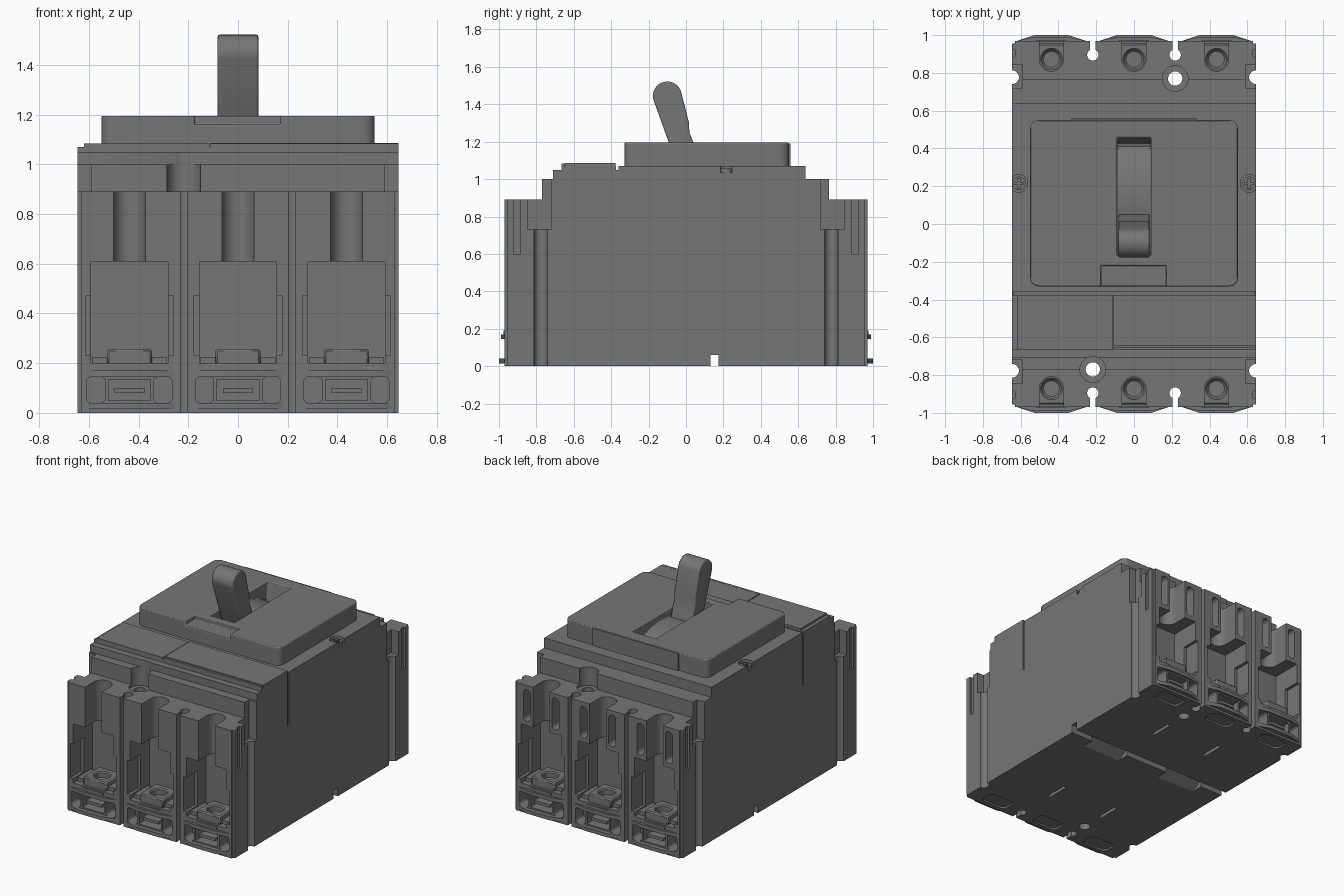
import bpy, bmesh, math
from mathutils import Vector

cube = bpy.data.objects.get("Cube")
if cube:
    bpy.data.objects.remove(cube, do_unlink=True)

grey = bpy.data.materials.new("dark grey plastic")
grey.use_nodes = True
grey.diffuse_color = (0.18, 0.18, 0.18, 1)
grey.node_tree.nodes["Principled BSDF"].inputs["Base Color"].default_value = (0.18, 0.18, 0.18, 1)
parts = []


def prism(name, pts, axis, lo, hi):
    """Extrude a 2D outline along an axis: x uses (y,z), y uses (x,z), z uses (x,y)."""
    def place(p, t):
        return {"x": (t, *p), "y": (p[0], t, p[1]), "z": (*p, t)}[axis]
    bm = bmesh.new()
    a = [bm.verts.new(place(p, lo)) for p in pts]
    b = [bm.verts.new(place(p, hi)) for p in pts]
    n = len(pts)
    bm.faces.new(a)
    bm.faces.new(b)
    for i in range(n):
        j = (i + 1) % n
        bm.faces.new((a[i], a[j], b[j], b[i]))
    bmesh.ops.recalc_face_normals(bm, faces=bm.faces)
    me = bpy.data.meshes.new(name)
    bm.to_mesh(me)
    bm.free()
    me.materials.append(grey)
    ob = bpy.data.objects.new(name, me)
    bpy.context.collection.objects.link(ob)
    parts.append(ob)
    return ob


def rect(x0, x1, y0, y1):
    return [(x0, y0), (x1, y0), (x1, y1), (x0, y1)]


def arc(cx, cy, r, a0, a1, n):
    return [(cx + r * math.cos(math.radians(a0 + (a1 - a0) * i / n)),
             cy + r * math.sin(math.radians(a0 + (a1 - a0) * i / n))) for i in range(n + 1)]


def circle(cx, cy, r, n=32):
    return arc(cx, cy, r, 0, 360, n)[:-1]


def rounded(x0, x1, y0, y1, r, n=5):
    return (arc(x1 - r, y1 - r, r, 0, 90, n) + arc(x0 + r, y1 - r, r, 90, 180, n)
            + arc(x0 + r, y0 + r, r, 180, 270, n) + arc(x1 - r, y0 + r, r, 270, 360, n))


def box(name, x0, x1, y0, y1, z0, z1):
    return prism(name, rect(x0, x1, *sorted((y0, y1))), "z", z0, z1)


def cut(target, cutter):
    """Subtract the cutter for good and remove it."""
    mod = target.modifiers.new("cut", "BOOLEAN")
    mod.operation, mod.solver, mod.object = "DIFFERENCE", "EXACT", cutter
    dg = bpy.context.evaluated_depsgraph_get()
    me = bpy.data.meshes.new_from_object(target.evaluated_get(dg))
    target.modifiers.clear()
    target.data = me
    parts.remove(cutter)
    bpy.data.objects.remove(cutter, do_unlink=True)


def bevel(ob, width, segments=2):
    m = ob.modifiers.new("bevel", "BEVEL")
    m.width, m.segments, m.limit_method, m.angle_limit = width, segments, "ANGLE", math.radians(50)


POLES = (-0.437, 0, 0.437)
ENDS = (-1, 1)

# Stepped case
case = prism("case", [(-0.97, 0), (-0.97, 0.89), (-0.77, 0.89), (-0.77, 1.0), (-0.71, 1.0),
                      (-0.71, 1.05), (-0.665, 1.05), (-0.665, 1.07), (-0.375, 1.07), (-0.375, 1.05),
                      (-0.36, 1.05), (-0.36, 1.07), (0.64, 1.07), (0.64, 1.0), (0.765, 1.0),
                      (0.765, 0.89), (0.97, 0.89), (0.97, 0)], "x", -0.645, 0.645)

for s in ENDS:
    for px in POLES:
        # Open terminal chamber and the screwdriver channel above it
        cut(case, box("c", px - 0.155, px + 0.155, s * 0.755, s * 1.1, 0.2, 0.61))
        cut(case, box("c", px - 0.177, px + 0.177, s * 0.85, s * 1.1, 0.23, 0.47))
        channel = arc(px, s * 0.872, 0.064, 180, 180 - s * 180 + 360 * (s < 0), 16)
        channel = [(px + 0.064 * math.cos(math.pi * i / 16), s * (0.872 - 0.064 * math.sin(math.pi * i / 16)))
                   for i in range(17)] + [(px - 0.064, s * 1.1), (px + 0.064, s * 1.1)]
        cut(case, prism("c", channel, "z", 0.5, 1.2))
        # Openings in the terminal base
        for side in (-1, 1):
            cx = px + side * 0.135
            y0, y1 = sorted((s * 0.88, s * 1.1))
            cut(case, prism("c", rounded(cx - 0.037, cx + 0.037, 0.04, 0.145, 0.02), "y", y0, y1))
            if s > 0:
                cut(case, prism("c", rounded(px + side * 0.11 - 0.027, px + side * 0.11 + 0.027,
                                             0.64, 0.86, 0.025), "y", 0.87, 1.1))
        cut(case, box("c", px - 0.085, px + 0.085, s * 0.87, s * 1.1, 0.05, 0.135))
        # Shallow panel under each foot
        y0, y1 = sorted((s * 0.83, s * 0.94))
        cut(case, prism("c", rounded(px - 0.1, px + 0.1, y0, y1, 0.035), "z", -0.1, 0.012))
    for x in (-0.218, 0.218):
        # Slots between poles
        cut(case, box("c", x - 0.014, x + 0.014, s * 0.89, s * 1.1, -0.1, 1.2))
        cut(case, prism("c", circle(x, s * 0.895, 0.03), "z", -0.1, 1.2))
        cut(case, box("c", x - 0.012, x + 0.012, s * 0.45, s * 0.62, -0.1, 0.03))
    for side in ENDS:
        # Corner ledges and fixing grooves
        x0, x1 = sorted((side * 0.59, side * 0.8))
        cut(case, box("c", x0, x1, s * 0.72, s * 0.845, 0.73, 1.03))
        cut(case, prism("c", circle(side * 0.645, s * 0.777, 0.036, 24), "z", -0.1, 1.2))
        x0, x1 = sorted((side * 0.63, side * 0.8))
        cut(case, box("c", x0, x1, s * 0.885, s * 0.92, 0.6, 1.2))
        cut(case, box("c", x0, x1, s * 0.955, s * 1.1, -0.1, 1.2))
    # Through fixing hole with counterbore
    cut(case, prism("c", circle(s * 0.218, s * 0.77, 0.038), "z", -0.1, 1.2))
    cut(case, prism("c", circle(s * 0.218, s * 0.77, 0.068), "z", 0.87, 1.2))

# Side slits, screw seats and underside grooves
for side in ENDS:
    x0, x1 = sorted((side * 0.637, side * 0.8))
    cut(case, box("c", x0, x1, -0.374, -0.362, 0.7, 1.2))
    cut(case, prism("c", circle(side * 0.61, 0.215, 0.047), "z", 1.035, 1.2))
    cut(case, prism("c", [(0.03, -0.01), (0.165, -0.01), (0.165, 0.08)], "x",
                    side * 0.32 - 0.15, side * 0.32 + 0.15))
cut(case, box("c", -0.8, 0.8, 0.13, 0.175, -0.1, 0.06))

# Raised front platform with a pull notch
platform = prism("platform", rounded(-0.55, 0.55, -0.33, 0.55, 0.045), "z", 1.06, 1.195)
cut(platform, box("c", -0.175, 0.17, -0.4, -0.22, 1.16, 1.3))

# Handle opening with a curved floor
opening = arc(0.145, 0.6, 0.55, 124.94, 61.2, 24) + [(0.425, 1.03), (0.46, 1.195), (0.46, 1.4), (-0.17, 1.4)]
for target in (case, platform):
    cut(target, prism("c", opening, "x", -0.09, 0.09))
bevel(platform, 0.006)
box("platform_rear_lip", -0.33, 0.33, 0.55, 0.558, 1.07, 1.19)

# Toggle handle
handle = prism("handle", [(-0.09, 1.19), (-0.055, 1.1), (0.06, 1.1), (0.04, 1.195), (0.018, 1.25),
                          (0.016, 1.3)] + arc(-0.1, 1.445, 0.077, 12, 195, 16), "x", -0.082, 0.082)
bevel(handle, 0.008)

# Accessory covers ahead of the platform
box("wide_cover", -0.11, 0.645, -0.645, -0.376, 1.06, 1.086)
box("narrow_cover", -0.62, -0.115, -0.665, -0.376, 1.06, 1.084)
box("cover_front_rail", -0.11, 0.645, -0.665, -0.65, 1.06, 1.084)

# Cover screws with cross recess
for side in ENDS:
    screw = prism("cover_screw", circle(side * 0.61, 0.215, 0.036, 24), "z", 1.03, 1.056)
    for w, h in ((0.026, 0.006), (0.006, 0.026)):
        x = side * 0.61
        cut(screw, box("c", x - w, x + w, 0.215 - h, 0.215 + h, 1.046, 1.1))

# Terminals and curved feet at both ends
for s in ENDS:
    for px in POLES:
        lug = box("terminal_lug", px - 0.09, px + 0.09, s * 0.775, s * 0.955, 0.19, 0.258)
        cut(lug, prism("c", circle(px, s * 0.872, 0.05), "z", 0.21, 0.4))
        bevel(lug, 0.008, 1)
        for side in ENDS:
            x0, x1 = sorted((px + side * 0.09, px + side * 0.15))
            box("lug_shoulder", x0, x1, s * 0.78, s * 0.93, 0.19, 0.225)
        box("terminal_bar", px - 0.08, px + 0.08, s * 0.9, s * 0.975, 0.165, 0.19)
        box("terminal_clip", px - 0.06, px + 0.06, s * 0.86, s * 0.96, 0.08, 0.1)
        for name, z0, z1, reach in (("foot", 0.015, 0.04, 1.0), ("base_rail", 0.145, 0.17, 0.99)):
            prism(name, [(px - 0.18, s * 0.94), (px - 0.18, s * 0.97), (px - 0.09, s * reach),
                         (px + 0.09, s * reach), (px + 0.18, s * 0.97), (px + 0.18, s * 0.94)], "z", z0, z1)

# Smooth curved walls, keep edges crisp
bpy.ops.object.select_all(action="DESELECT")
for ob in parts:
    ob.select_set(True)
bpy.context.view_layer.objects.active = case
bpy.ops.object.shade_smooth_by_angle(angle=math.radians(30))
